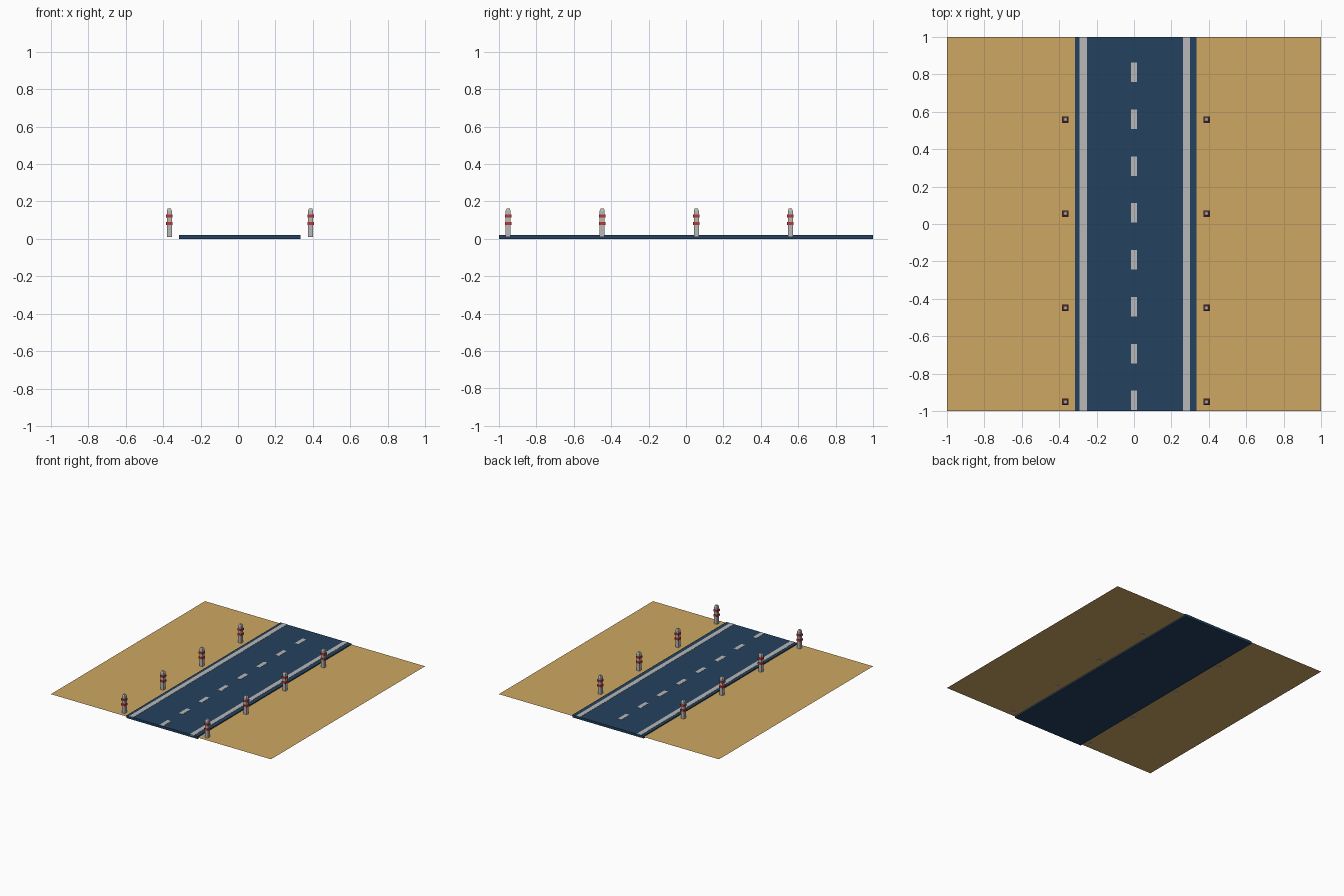
import bpy, bmesh

if "Cube" in bpy.data.objects:
    bpy.data.objects.remove(bpy.data.objects["Cube"])


def lin(c):
    c /= 255
    return c / 12.92 if c <= 0.04045 else ((c + 0.055) / 1.055) ** 2.4


def material(name, r, g, b):
    m = bpy.data.materials.new(name)
    m.diffuse_color = (lin(r), lin(g), lin(b), 1)
    m.use_nodes = True
    m.node_tree.nodes["Principled BSDF"].inputs["Base Color"].default_value = m.diffuse_color
    return m


SAND = material("sand", 206, 167, 98)
ASPHALT = material("blue asphalt", 35, 65, 95)
PAINT = material("pale grey", 184, 184, 184)
RED = material("red", 190, 55, 50)


def make(name, bm, mat):
    me = bpy.data.meshes.new(name)
    bmesh.ops.recalc_face_normals(bm, faces=bm.faces)
    bm.to_mesh(me)
    bm.free()
    me.materials.append(mat)
    ob = bpy.data.objects.new(name, me)
    bpy.context.collection.objects.link(ob)
    return ob


def box(name, x0, x1, y0, y1, z0, z1, mat):
    bm = bmesh.new()
    add_rings(bm, (x0 + x1) / 2, (y0 + y1) / 2,
              [((x1 - x0) / 2, (y1 - y0) / 2, z0), ((x1 - x0) / 2, (y1 - y0) / 2, z1)])
    return make(name, bm, mat)


def add_rings(bm, cx, cy, rings):
    """Stack of rectangular sections (half width, half depth, height), capped."""
    loops = [[bm.verts.new((cx + sx * w, cy + sy * d, z))
              for sx, sy in ((-1, -1), (1, -1), (1, 1), (-1, 1))] for w, d, z in rings]
    bm.faces.new(loops[0][::-1])
    bm.faces.new(loops[-1])
    for a, b in zip(loops, loops[1:]):
        for i in range(4):
            j = (i + 1) % 4
            bm.faces.new((a[i], a[j], b[j], b[i]))


# sand sheet on both sides of the road
bm = bmesh.new()
for x0, x1 in ((-1, -0.31), (0.33, 1)):
    bm.faces.new([bm.verts.new(p) for p in
                  ((x0, -1, 0.012), (x1, -1, 0.012), (x1, 1, 0.012), (x0, 1, 0.012))])
make("sand_ground", bm, SAND)

# road slab and painted lines
box("road", -0.315, 0.333, -1, 1, 0, 0.02, ASPHALT)
box("left_edge_line", -0.29, -0.252, -1, 1, 0.014, 0.0215, PAINT)
box("right_edge_line", 0.262, 0.299, -1, 1, 0.014, 0.0215, PAINT)
for i in range(8):
    y = -0.943 + 0.2505 * i
    box("centre_dash", -0.017, 0.017, y - 0.052, y + 0.052, 0.014, 0.0215, PAINT)

# marker posts with chamfered tops and two red bands
for x in (-0.367, 0.388):
    for i in range(4):
        y = -0.951 + 0.503 * i
        bm = bmesh.new()
        add_rings(bm, x, y, [(0.0135, 0.0135, 0.01), (0.0135, 0.0135, 0.15), (0.008, 0.008, 0.163)])
        make("marker_post", bm, PAINT)
        for z in (0.081, 0.121):
            box("red_band", x - 0.0175, x + 0.0175, y - 0.0175, y + 0.0175, z - 0.008, z + 0.008, RED)
